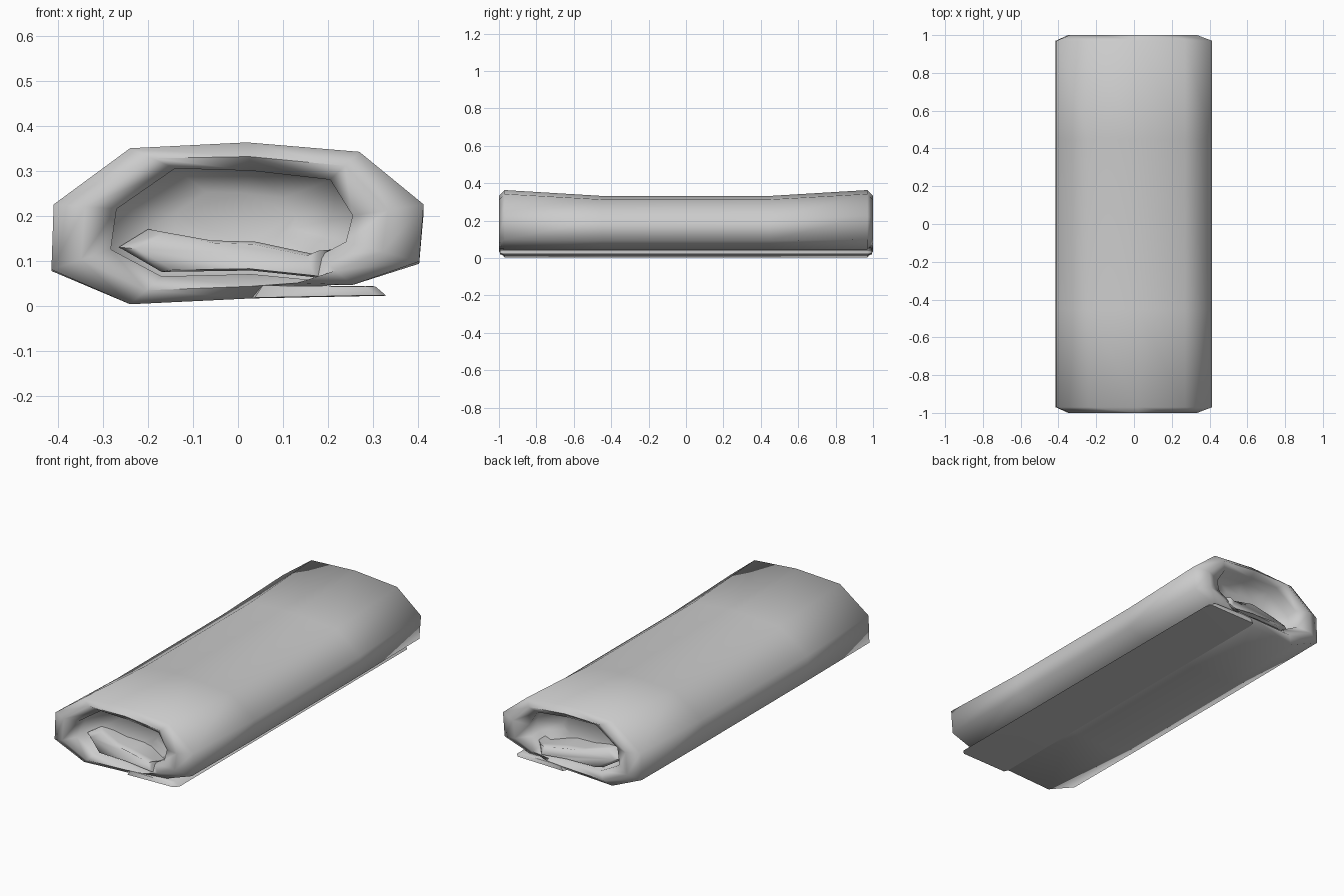
import bpy, bmesh, math

if "Cube" in bpy.data.objects:
    bpy.data.objects.remove(bpy.data.objects["Cube"])


def loft(name, rings):
    """Bridge closed rings of 3D points and cap both ends."""
    bm = bmesh.new()
    loops = [[bm.verts.new(p) for p in r] for r in rings]
    n = len(loops[0])
    for a, b in zip(loops, loops[1:]):
        for i in range(n):
            j = (i + 1) % n
            bm.faces.new((a[i], a[j], b[j], b[i]))
    for cap in (loops[0], loops[-1]):
        bm.faces.new(cap)
    bmesh.ops.recalc_face_normals(bm, faces=bm.faces[:])
    me = bpy.data.meshes.new(name)
    bm.to_mesh(me)
    bm.free()
    ob = bpy.data.objects.new(name, me)
    bpy.context.collection.objects.link(ob)
    bpy.ops.object.select_all(action='DESELECT')
    ob.select_set(True)
    bpy.context.view_layer.objects.active = ob
    bpy.ops.object.shade_smooth_by_angle(angle=math.radians(75))
    return ob


def at(profile, y):
    return [(x, y, z) for x, z in profile]


def grow(profile, s, cx=0.0, cz=0.2):
    return [(cx + (x - cx) * s, cz + (z - cz) * s) for x, z in profile]


def mix(a, b, t):
    return [(p[0] + (q[0] - p[0]) * t, p[1] + (q[1] - p[1]) * t) for p, q in zip(a, b)]


def mirrored(half):
    """Front half as (profile, y) pairs, repeated for the back."""
    return [at(p, y) for p, y in half] + [at(p, -y) for p, y in reversed(half)]


# Rolled body: outer wrap, rounded rim, recessed core
outer = [(.403, .098), (.413, .225), (.27, .342), (.02, .363), (-.24, .35), (-.41, .225),
         (-.415, .08), (-.24, .003), (.03, .016), (.1, .044), (.255, .046)]
inner = [(.24, .142), (.255, .2), (.205, .28), (.03, .3), (-.14, .305), (-.27, .215),
         (-.283, .125), (-.17, .065), (.03, .07), (.165, .057), (.18, .11)]
waist = [(x, z - max(0, z - .05) * .1) for x, z in outer]
loft("rolled_body", mirrored([
    (grow(inner, .5), -.86),
    (grow(inner, 1.02), -.9),
    (inner, -.97),
    (mix(outer, inner, .5), -1.0),
    (outer, -.97),
    (waist, -.45)]))

# Loose edge of the sheet lying under the roll
flap = [(.03, .016), (.33, .022), (.305, .043), (.05, .046)]
loft("loose_flap", mirrored([
    (grow(flap, .9, .1, .032), -.995),
    (flap, -.97),
    (flap, -.45)]))

# Inner layer resting on the bottom of the recess, sinking to the left
fold = [(.2, .06), (.21, .125), (.18, .112), (.04, .142), (-.06, .145), (-.2, .17),
        (-.265, .13), (-.17, .075), (.03, .078)]
depth = [0, 0, 0, 0, .02, .07, .05, .01, 0]
for name, s in (("front_inner_fold", -1), ("back_inner_fold", 1)):
    rings = []
    for scale, y in ((.85, .985), (1, .955), (1, .86)):
        rings.append([(x, s * (y - (d if y > .9 else .06)), z)
                      for (x, z), d in zip(grow(fold, scale, 0, .105), depth)])
    loft(name, rings)
